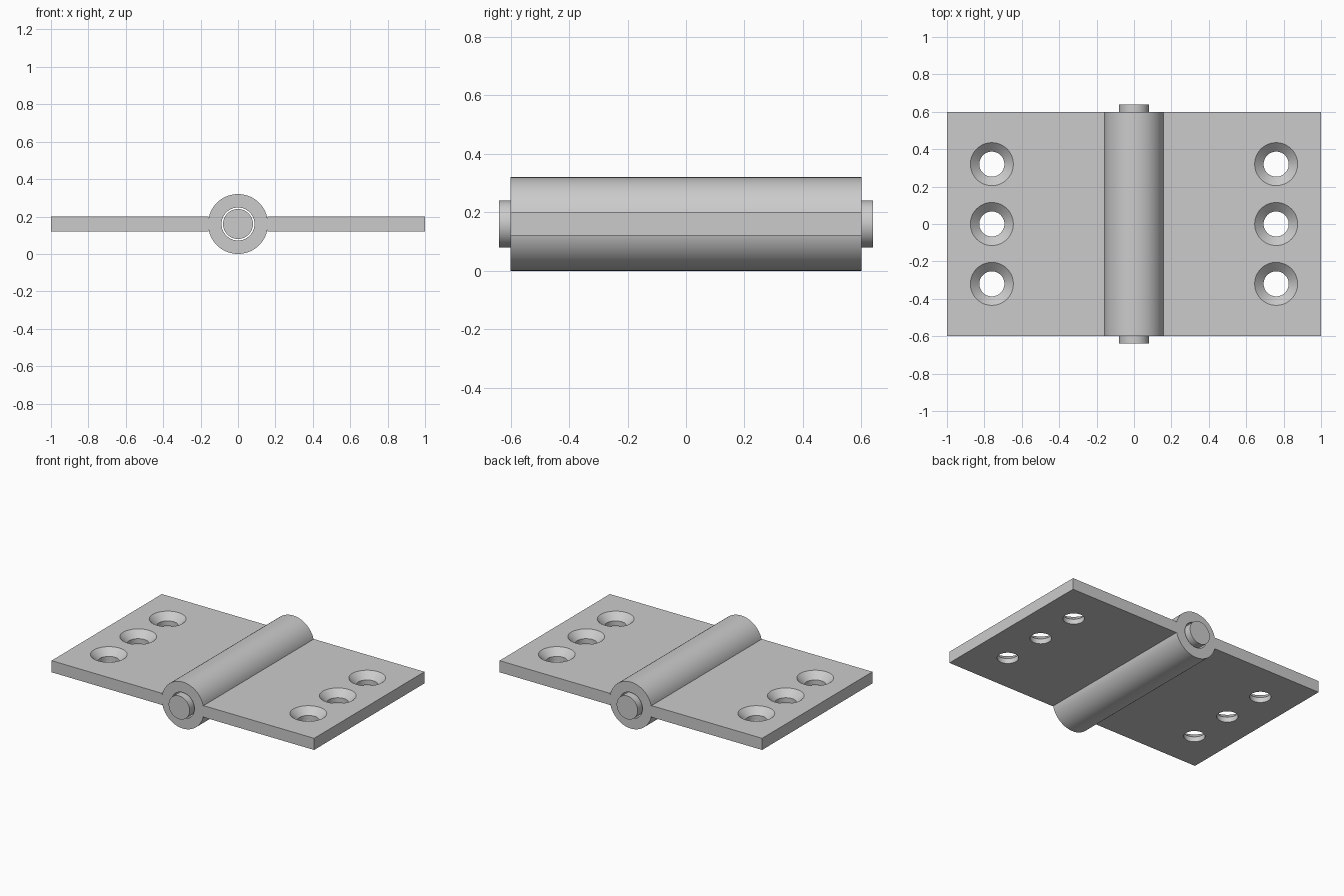
import bpy, bmesh, math
from mathutils import Matrix

cube = bpy.data.objects.get("Cube")
if cube:
    bpy.data.objects.remove(cube, do_unlink=True)

metal = bpy.data.materials.new("grey_metal")
metal.use_nodes = True
metal.diffuse_color = (0.6, 0.6, 0.6, 1)
metal.node_tree.nodes["Principled BSDF"].inputs["Base Color"].default_value = (0.6, 0.6, 0.6, 1)

AXIS_Z = 0.16        # height of the pin axis
BARREL_R = 0.16
HALF_LEN = 0.60      # half length of barrel and leaves
THICK = 0.08
TOP = AXIS_Z + THICK / 2
HOLE_R, SINK_R, SINK_DEPTH = 0.067, 0.115, 0.045
ALONG_Y = Matrix.Translation((0, 0, AXIS_Z)) @ Matrix.Rotation(math.pi / 2, 4, 'X')


def add_object(name, bm):
    bmesh.ops.recalc_face_normals(bm, faces=bm.faces)
    mesh = bpy.data.meshes.new(name)
    bm.to_mesh(mesh)
    bm.free()
    mesh.materials.append(metal)
    obj = bpy.data.objects.new(name, mesh)
    bpy.context.collection.objects.link(obj)
    return obj


def lathe(bm, profile, matrix, closed=False, sides=64):
    """Turn (radius, height) points about z; close as a tube or cap the ends."""
    rings = []
    for r, h in profile:
        angles = [2 * math.pi * i / sides for i in range(sides)]
        rings.append([bm.verts.new(matrix @ Matrix.Translation((r * math.cos(a), r * math.sin(a), h)).translation)
                      for a in angles])
    pairs = list(zip(rings, rings[1:]))
    if closed:
        pairs.append((rings[-1], rings[0]))
    else:
        bm.faces.new(rings[0])
        bm.faces.new(rings[-1])
    for a, b in pairs:
        for i in range(sides):
            j = (i + 1) % sides
            bm.faces.new((a[i], a[j], b[j], b[i]))


def smooth(obj):
    bpy.ops.object.select_all(action='DESELECT')
    obj.select_set(True)
    bpy.context.view_layer.objects.active = obj
    bpy.ops.object.shade_smooth_by_angle(angle=math.radians(30))


# Hollow barrel
bm = bmesh.new()
bore = 0.088
lathe(bm, [(BARREL_R, -HALF_LEN), (BARREL_R, HALF_LEN), (bore, HALF_LEN), (bore, -HALF_LEN)],
      ALONG_Y, closed=True)
smooth(add_object("barrel", bm))

# Pin standing out at both ends
bm = bmesh.new()
lathe(bm, [(0.08, -0.64), (0.08, 0.64)], ALONG_Y)
smooth(add_object("hinge_pin", bm))

# Leaves with three countersunk screw holes each
for name, side in (("left_leaf", 1), ("right_leaf", -1)):
    bm = bmesh.new()
    inner, outer = BARREL_R - 0.002, 1.0
    bmesh.ops.create_cube(bm, size=1, matrix=Matrix.Translation((side * (inner + outer) / 2, 0, AXIS_Z))
                          @ Matrix.Diagonal((outer - inner, 2 * HALF_LEN, THICK, 1)))
    leaf = add_object(name, bm)

    bm = bmesh.new()
    slope = (SINK_R - HOLE_R) / SINK_DEPTH
    over = 0.02
    for y in (-0.32, 0, 0.32):
        lathe(bm, [(HOLE_R, -THICK - over), (HOLE_R, -SINK_DEPTH), (SINK_R + slope * over, over)],
              Matrix.Translation((side * 0.76, y, TOP)), sides=48)
    cutter = add_object("screw_hole_cutter", bm)
    cutter.hide_render = True

    cut = leaf.modifiers.new("screw_holes", 'BOOLEAN')
    cut.operation = 'DIFFERENCE'
    cut.solver = 'EXACT'
    cut.object = cutter
    bpy.ops.object.select_all(action='DESELECT')
    leaf.select_set(True)
    bpy.context.view_layer.objects.active = leaf
    bpy.ops.object.modifier_apply(modifier=cut.name)
    bpy.data.objects.remove(cutter, do_unlink=True)
    smooth(leaf)
